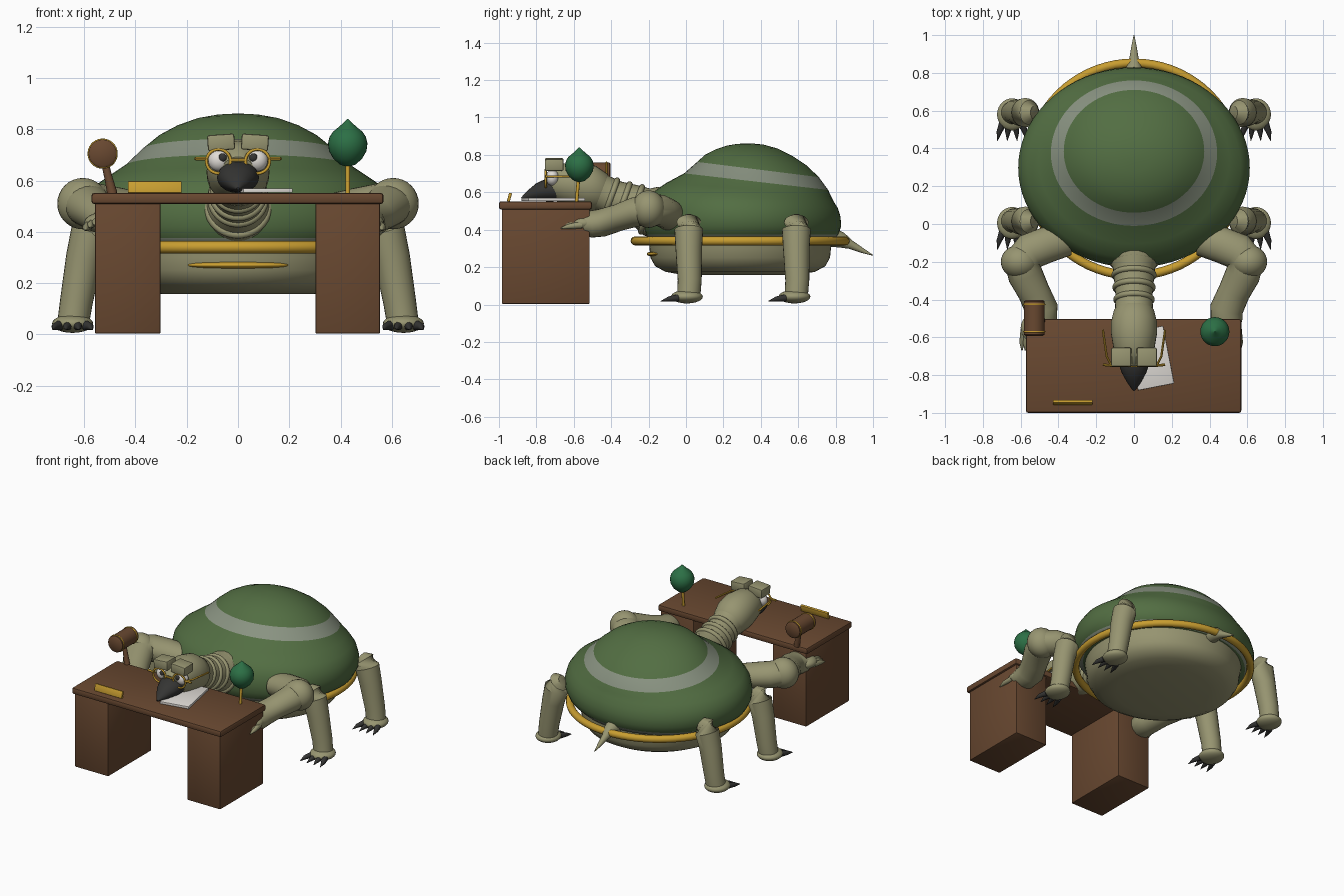
import bpy, bmesh, math
from mathutils import Vector, Matrix

if "Cube" in bpy.data.objects:
    bpy.data.objects.remove(bpy.data.objects["Cube"])

def mat(name, r, g, b):
    m = bpy.data.materials.new(name)
    m.diffuse_color = (r, g, b, 1)
    m.use_nodes = True
    m.node_tree.nodes["Principled BSDF"].inputs["Base Color"].default_value = m.diffuse_color
    return m

GREEN = mat("shell green", .085, .155, .055)
GREY = mat("shell band grey", .25, .29, .22)
SKIN = mat("skin olive", .31, .30, .165)
GOLD = mat("gold", .58, .34, .03)
BROWN = mat("wood brown", .14, .065, .03)
DARK = mat("dark horn", .035, .035, .033)
LEAF = mat("leaf green", .025, .16, .06)
WHITE = mat("white", .75, .72, .68)

def finish(name, bm, *mats, angle=45):
    bmesh.ops.recalc_face_normals(bm, faces=bm.faces)
    me = bpy.data.meshes.new(name)
    bm.to_mesh(me)
    bm.free()
    ob = bpy.data.objects.new(name, me)
    bpy.context.collection.objects.link(ob)
    for m in mats:
        me.materials.append(m)
    bpy.ops.object.select_all(action='DESELECT')
    ob.select_set(True)
    bpy.context.view_layer.objects.active = ob
    if angle:
        bpy.ops.object.shade_smooth_by_angle(angle=math.radians(angle))
    return ob

def skin_rings(bm, rings):
    """Bridge rings of points, cap both ends; returns faces per band."""
    vs = [[bm.verts.new(p) for p in r] for r in rings]
    n, bands = len(vs[0]), []
    for a, b in zip(vs, vs[1:]):
        bands.append([bm.faces.new((a[i], a[(i + 1) % n], b[(i + 1) % n], b[i])) for i in range(n)])
    bm.faces.new(vs[0])
    bm.faces.new(vs[-1])
    return bands

def tube(name, pts, m, n=24, flat=1.0):
    """Round limb through (x, y, z, radius) stations; flat squashes it vertically."""
    P = [Vector(p[:3]) for p in pts]
    rings = []
    for i, p in enumerate(P):
        d = (P[min(i + 1, len(P) - 1)] - P[max(i - 1, 0)]).normalized()
        up = Vector((0, 0, 1)) if abs(d.z) < .85 else Vector((0, 1, 0))
        u = d.cross(up).normalized()
        v = u.cross(d) * flat
        rings.append([p + pts[i][3] * (u * math.cos(t) + v * math.sin(t))
                      for t in (2 * math.pi * k / n for k in range(n))])
    bm = bmesh.new()
    skin_rings(bm, rings)
    return finish(name, bm, m)

def ball(name, loc, size, m, rot=0):
    bm = bmesh.new()
    M = Matrix.Translation(loc) @ Matrix.Rotation(rot, 4, 'X') @ Matrix.Diagonal((*size, 1))
    bmesh.ops.create_uvsphere(bm, u_segments=28, v_segments=16, radius=1, matrix=M)
    return finish(name, bm, m, angle=80)

def box(name, lo, hi, m, bevel=.006, rot=(0, 0, 0)):
    lo, hi = Vector(lo), Vector(hi)
    bm = bmesh.new()
    bmesh.ops.create_cube(bm, size=1, matrix=Matrix.Diagonal((*(hi - lo), 1)))
    if bevel:
        bmesh.ops.bevel(bm, geom=bm.edges[:], offset=bevel, segments=2, affect='EDGES', profile=.5)
    ob = finish(name, bm, m, angle=30)
    ob.location, ob.rotation_euler = (lo + hi) / 2, rot
    return ob

def ring(name, loc, R, r, m, rot=(0, 0, 0), seg=72):
    bpy.ops.mesh.primitive_torus_add(location=loc, rotation=rot, major_radius=R, minor_radius=r,
                                     major_segments=seg, minor_segments=12)
    ob = bpy.context.object
    ob.name = name
    ob.data.materials.append(m)
    bpy.ops.object.shade_smooth_by_angle(angle=math.radians(60))
    return ob

# Shell: stacked ellipses (centre y, radius x, radius y, z, backward tilt)
def ellipse(cy, rx, ry, z, tilt, n=72):
    return [(rx * math.cos(t), cy + ry * math.sin(t), z - tilt * ry * math.sin(t))
            for t in (2 * math.pi * k / n for k in range(n))]
SHELL = [(.30, .54, .49, .345, 0), (.30, .585, .515, .375, 0), (.30, .607, .53, .42, 0),
         (.298, .613, .528, .47, 0), (.297, .60, .515, .525, .02), (.305, .565, .485, .575, .05),
         (.335, .505, .44, .615, .08), (.375, .44, .385, .657, .115), (.385, .372, .325, .722, .125),
         (.375, .31, .27, .773, .11), (.365, .24, .205, .812, .09), (.355, .16, .135, .842, .06),
         (.345, .08, .07, .857, .03), (.34, .015, .013, .861, 0)]
bm = bmesh.new()
bands = skin_rings(bm, [ellipse(*s) for s in SHELL])
for i in (0, 7):
    for f in bands[i]:
        f.material_index = 1
finish("shell", bm, GREEN, GREY, angle=80)

# Belly plate, rim and front trim
BELLY = [(.29, .30, .30, .157, 0), (.29, .40, .40, .175, 0), (.29, .46, .455, .205, 0),
         (.29, .49, .48, .25, 0), (.29, .50, .485, .30, 0), (.29, .51, .49, .35, 0)]
bm = bmesh.new()
skin_rings(bm, [ellipse(*s) for s in BELLY])
finish("belly", bm, SKIN, angle=80)
ring("shell_rim", (0, .29, .34), .562, .024, GOLD)
ball("belly_trim", (0, -.14, .27), (.2, .07, .018), GOLD)

# Tail
tube("tail", [(0, .74, .37, .06), (0, .83, .345, .042), (0, .88, .32, .024),
              (0, .94, .29, .014), (0, 1.0, .263, .002)], SKIN)

# Legs, feet and claws
for s, side in ((-1, "left"), (1, "right")):
    for y, end in ((.015, "front"), (.59, "rear")):
        tag = f"{end}_{side}"
        tube(f"leg_{tag}", [(s * .53, y, .455, .035), (s * .555, y, .44, .065), (s * .575, y, .40, .077),
                            (s * .60, y, .30, .071), (s * .63, y + .005, .13, .064),
                            (s * .642, y, .05, .062)], SKIN)
        ball(f"foot_{tag}", (s * .645, y - .01, .042), (.08, .085, .036), SKIN)
        for k in range(4):
            x = s * (.594 + k * .034)
            a = (k - 1.5) * .012 * s
            tube(f"claw_{tag}_{k}", [(x, y - .06, .035, .02), (x + a, y - .105, .03, .014),
                                     (x + 1.5 * a, y - .15, .018, .001)], DARK, 10)

# Arms reaching to the desk
for s, side in ((-1, "left"), (1, "right")):
    o = .03 if s < 0 else 0
    tube(f"arm_{side}", [(s * .36, -.08, .47, .09), (s * .46, -.11, .49, .095), (s * .55, -.145, .505, .098),
                         (s * .595, -.195, .51, .1), (s * .575, -.27, .495, .093), (s * .53, -.36, .465, .085),
                         (s * .49, -.45, .437, .088), (s * .49, -.51, .43, .085),
                         (s * (.50 + o), -.56, .43, .065)], SKIN, flat=.85)
    ball(f"elbow_{side}", (s * .605, -.2, .51), (.1, .09, .1), SKIN)
    ball(f"hand_{side}", (s * (.5 + o), -.55, .435), (.07, .075, .04), SKIN)
    for k in range(3):
        x, z = s * (.515 + o + k * .018), .445 - k * .01
        tube(f"finger_{side}_{k}", [(x, -.56, z, .02), (x + s * .012, -.63, z - .008, .014),
                                    (x + s * .012, -.67, z - .018, .003)], SKIN, 10)

# Neck with folds, and head
tube("neck", [(0, -.08, .47, .14), (0, -.19, .50, .135), (0, -.23, .515, .112), (0, -.30, .54, .105),
              (0, -.38, .565, .098), (0, -.45, .595, .1), (0, -.50, .615, .115)], SKIN, 32)
for k, (y, z, r) in enumerate(((-.20, .50, .118), (-.27, .53, .104), (-.335, .55, .099), (-.40, .575, .094))):
    ring(f"neck_fold_{k}", (0, y, z), r, .016, SKIN, (math.radians(70), 0, 0), 40)
tube("head", [(0, -.43, .59, .08), (0, -.46, .60, .107), (0, -.52, .625, .122), (0, -.58, .64, .122),
              (0, -.65, .645, .11), (0, -.70, .64, .093), (0, -.735, .63, .065)], SKIN, 32)

# Beak
tube("beak", [(0, -.68, .615, .082), (0, -.74, .612, .082), (0, -.79, .60, .064),
              (0, -.84, .582, .036), (0, -.88, .568, .006)], DARK, 20, .75)

# Brows, eyes and glasses
for s, side in ((-1, "left"), (1, "right")):
    box(f"brow_{side}", (s * .066 - .053, -.755, .718), (s * .066 + .053, -.655, .78), SKIN, .008,
        (0, s * .07, 0))
    ball(f"eye_{side}", (s * .074, -.715, .678), (.042, .035, .042), WHITE)
    ball(f"pupil_{side}", (s * .06, -.744, .69), (.016, .01, .016), DARK)
    ring(f"lens_frame_{side}", (s * .076, -.75, .675), .047, .006, GOLD, (math.pi / 2, 0, 0), 32)
    tube(f"temple_{side}", [(s * .12, -.75, .685, .006), (s * .145, -.70, .685, .006),
                            (s * .165, -.56, .685, .006)], GOLD, 8)
    tube(f"hinge_{side}", [(s * .115, -.75, .685, .007), (s * .165, -.745, .685, .007)], GOLD, 8)
tube("glasses_bridge", [(-.032, -.752, .68, .006), (.032, -.752, .68, .006)], GOLD, 8)

# Desk
box("desk_top", (-.572, -1.0, .508), (.568, -.503, .552), BROWN, .012)
box("desk_pedestal_left", (-.558, -.985, .003), (-.302, -.515, .515), BROWN)
box("desk_pedestal_right", (.302, -.985, .003), (.554, -.515, .515), BROWN)

# Paper and name plate
box("paper", (-.01, -.865, .553), (.185, -.555, .569), WHITE, .002, (0, 0, math.radians(11)))
box("name_plate", (-.43, -.952, .55), (-.22, -.936, .597), GOLD, .003, (math.radians(-15), 0, 0))

# Gavel
tube("gavel_head", [(-.528, -.592, .705, .046), (-.528, -.585, .705, .055), (-.528, -.41, .705, .055),
                    (-.528, -.403, .705, .046)], BROWN, 28)
for k, y in enumerate((-.57, -.425)):
    ring(f"gavel_band_{k}", (-.528, y, .705), .054, .005, GOLD, (math.pi / 2, 0, 0), 28)
tube("gavel_handle", [(-.522, -.5, .68, .014), (-.505, -.505, .61, .016), (-.49, -.51, .548, .02)], BROWN, 14)

# Small tree ornament
tube("ornament_stem", [(.428, -.585, .55, .009), (.428, -.575, .67, .009)], GOLD, 12)
tube("ornament_leaf", [(.428, -.57, z, r) for z, r in
                       ((.655, .008), (.662, .03), (.685, .056), (.715, .073), (.745, .077), (.77, .071),
                        (.79, .058), (.808, .036), (.825, .017), (.84, .002))], LEAF, 28)
